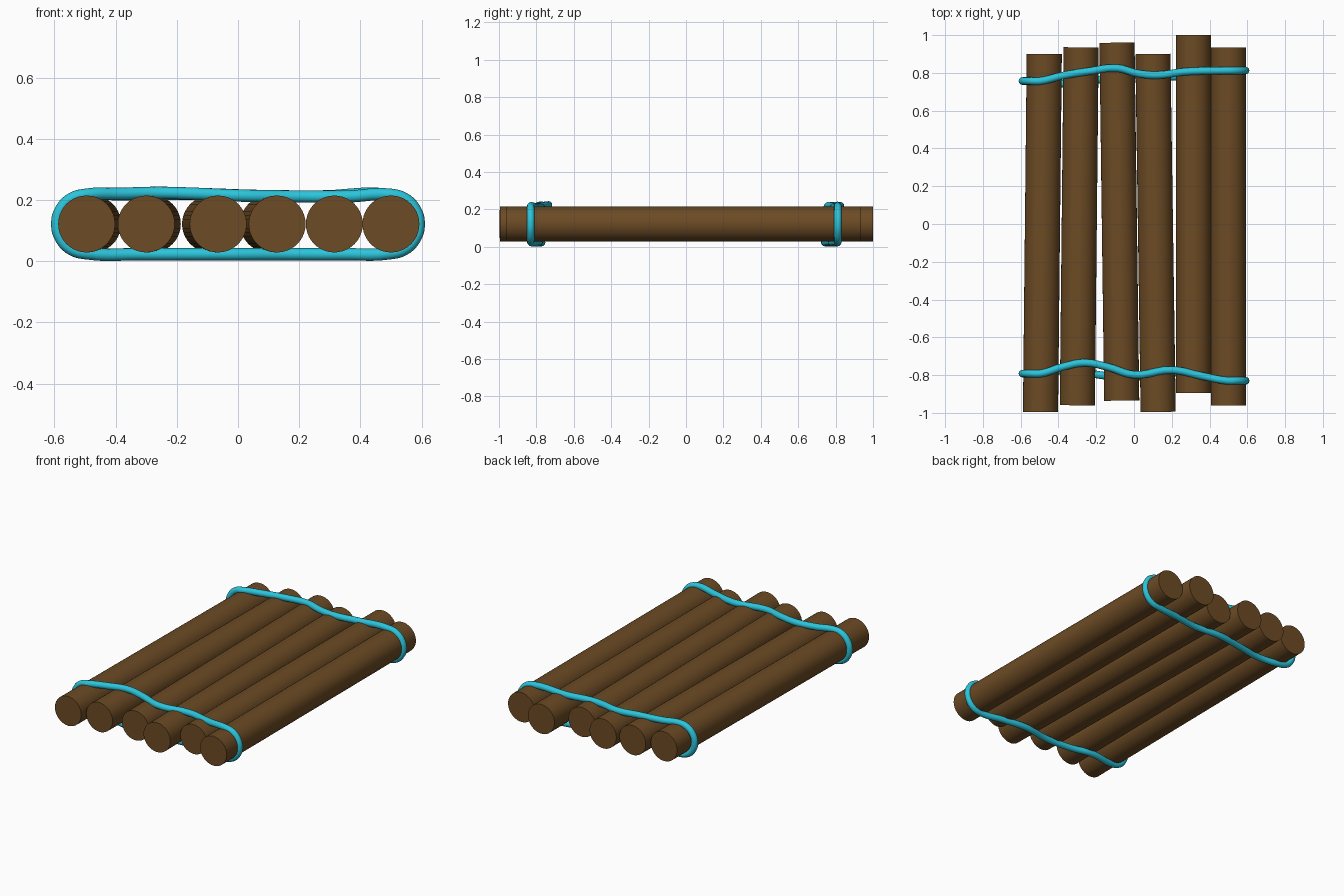
import bpy
from math import sin, cos, pi
from mathutils import Vector

if "Cube" in bpy.data.objects:
    bpy.data.objects.remove(bpy.data.objects["Cube"])


def material(name, rgb):
    m = bpy.data.materials.new(name)
    m.use_nodes = True
    m.diffuse_color = (*rgb, 1)
    m.node_tree.nodes["Principled BSDF"].inputs["Base Color"].default_value = (*rgb, 1)
    return m


brown = material("brown wood", (0.15, 0.07, 0.018))
cyan = material("cyan rope", (0.025, 0.55, 0.70))

LOG_R, LOG_LEN, MID_Z = 0.093, 1.895, 0.122
ROPE_R, BEND_R = 0.02, 0.096


def log(name, x_front, x_back, y_front):
    """A log running from its front end to its back end."""
    a = Vector((x_front, y_front, MID_Z))
    b = Vector((x_back, y_front + LOG_LEN, MID_Z))
    bpy.ops.mesh.primitive_cylinder_add(vertices=40, radius=LOG_R, depth=(b - a).length,
                                        location=(a + b) / 2)
    o = bpy.context.object
    o.name = name
    o.rotation_euler = (b - a).to_track_quat('Z', 'Y').to_euler()
    o.data.materials.append(brown)
    bpy.ops.object.shade_smooth_by_angle()


def rope(name, top, bottom, y_left, y_right):
    """A closed loop: wavy top run, bend, wavy bottom run, bend."""
    def bend(x, y, start):
        return [(x + BEND_R * sin(start + t * pi / 6), y,
                 MID_Z + BEND_R * cos(start + t * pi / 6)) for t in range(7)]
    pts = [(x, y, z) for x, y, z in top]
    pts += bend(0.495, y_left, 0)
    pts += [(x, y, 0.023) for x, y in bottom]
    pts += bend(-0.495, y_right, pi)
    curve = bpy.data.curves.new(name, 'CURVE')
    curve.dimensions = '3D'
    curve.bevel_depth = ROPE_R
    curve.bevel_resolution = 4
    curve.resolution_u = 5
    s = curve.splines.new('BEZIER')
    s.bezier_points.add(len(pts) - 1)
    for p, co in zip(s.bezier_points, pts):
        p.co = co
        p.handle_left_type = p.handle_right_type = 'AUTO'
    s.use_cyclic_u = True
    s.use_smooth = True
    curve.materials.append(cyan)
    bpy.context.collection.objects.link(bpy.data.objects.new(name, curve))


# Six logs, slightly skewed and staggered
logs = [(-0.495, -0.475, -0.995), (-0.30, -0.28, -0.96), (-0.065, -0.09, -0.935),
        (0.128, 0.10, -0.995), (0.315, 0.315, -0.895), (0.50, 0.50, -0.96)]
for i, spec in enumerate(logs, 1):
    log(f"log_{i}", *spec)

# Lashings around both ends
rope("front_rope",
     [(-0.38, -0.757, 0.221), (-0.26, -0.735, 0.224), (-0.14, -0.757, 0.221),
      (0, -0.798, 0.215), (0.2, -0.773, 0.212), (0.36, -0.805, 0.212)],
     [(0.35, -0.805), (0.18, -0.785), (0, -0.81), (-0.18, -0.8), (-0.32, -0.772)],
     -0.83, -0.792)
rope("back_rope",
     [(-0.38, 0.785, 0.219), (-0.24, 0.808, 0.221), (-0.09, 0.825, 0.219),
      (0.02, 0.797, 0.215), (0.12, 0.788, 0.213), (0.27, 0.806, 0.212)],
     [(0.35, 0.80), (0.18, 0.778), (0, 0.79), (-0.18, 0.765), (-0.34, 0.742)],
     0.812, 0.757)
